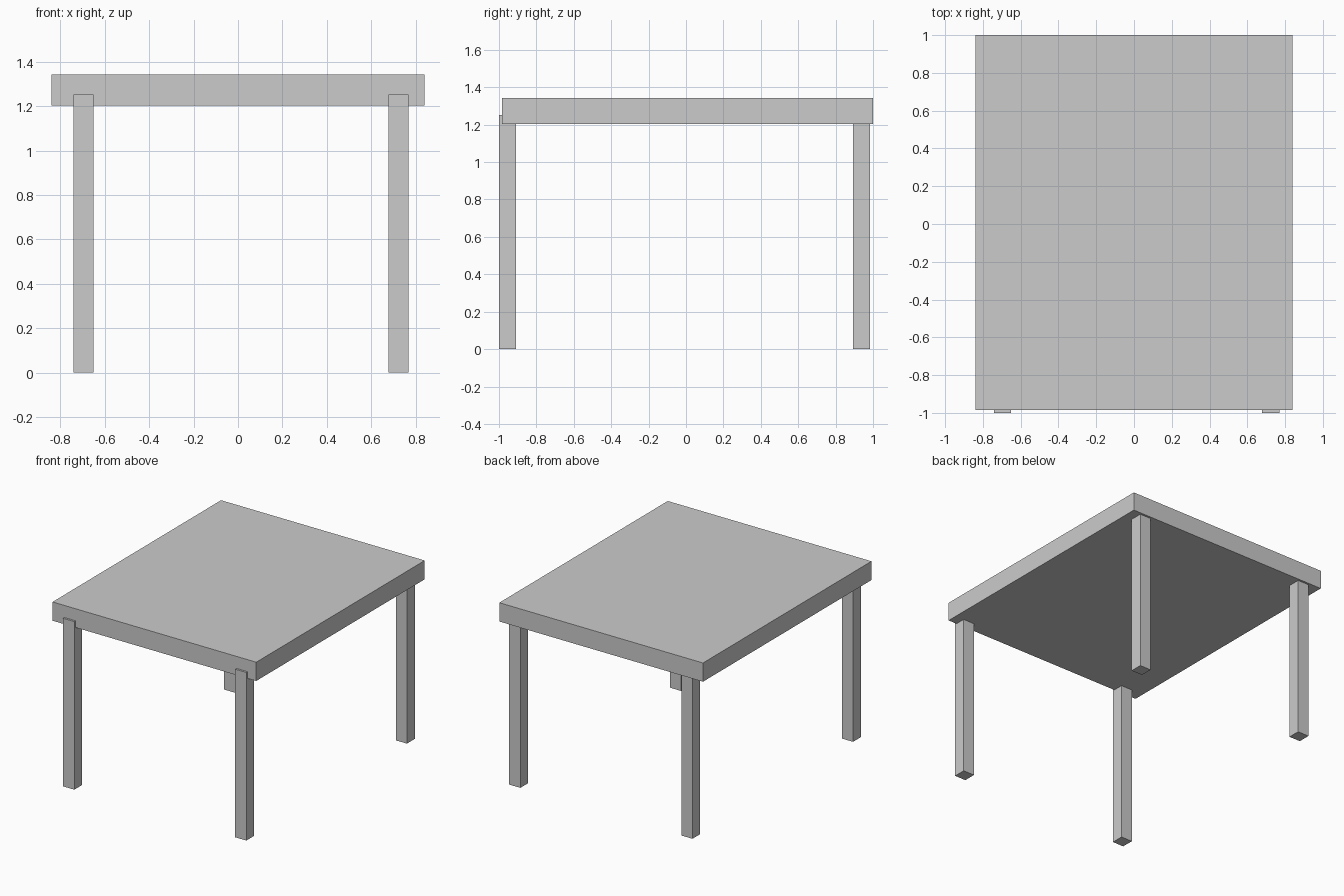
import bpy

if "Cube" in bpy.data.objects:
    bpy.data.objects.remove(bpy.data.objects["Cube"])


def box(name, x, y, z):
    """Add a box spanning the given (min, max) ranges."""
    lo, hi = zip(x, y, z)
    centre = [(a + b) / 2 for a, b in zip(lo, hi)]
    bpy.ops.mesh.primitive_cube_add(size=1, location=centre)
    obj = bpy.context.object
    obj.name = name
    obj.scale = [b - a for a, b in zip(lo, hi)]
    bpy.ops.object.transform_apply(location=False, rotation=False, scale=True)
    return obj


# Thick table top
box("table_top", (-0.84, 0.84), (-0.985, 1.0), (1.203, 1.343))

# Four square legs, let into the underside; the front pair stands slightly proud
LEG = 0.092
LEG_TOP = 1.253
for row, y in (("front", -1.0), ("back", 0.892)):
    for side, x in (("left", -0.742), ("right", 0.677)):
        box(f"{row}_{side}_leg", (x, x + LEG), (y, y + LEG), (0, LEG_TOP))
